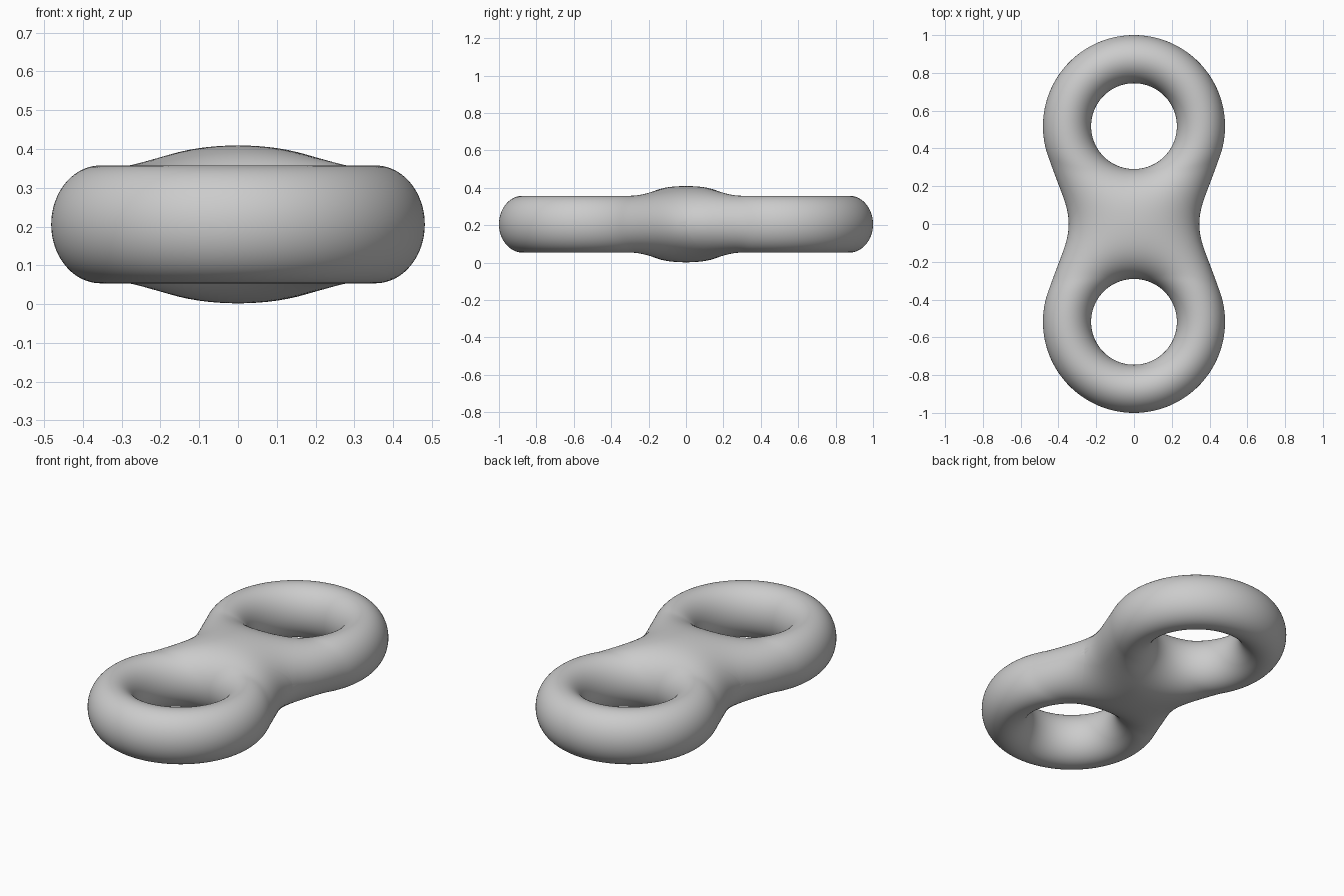
import bpy, bmesh, math

if "Cube" in bpy.data.objects:
    bpy.data.objects.remove(bpy.data.objects["Cube"])

C, R = 0.518, 0.3545        # ring centre (along y) and ring radius
A, B = 0.1275, 0.152        # tube half width and half height
LIFT = 0.2055               # mid-plane height above the ground
STEPS = 40                  # points across the tube


def ring(x, y, z, cy):
    """Distance-like value of one elliptical-tube ring."""
    return math.hypot(math.hypot(x, y - cy) - R, z * A / B) - A


def body(x, y, z):
    """Two rings softly blended at the waist."""
    f1, f2 = ring(x, y, z, C), ring(x, y, z, -C)
    k = 0.109 + 0.265 * x * x
    h = max(0.0, 1 - abs(f1 - f2) / (3 * k))
    return min(f1, f2) - k * h ** 1.5


def solve(f, inside, outside):
    """Bisection between an inside and an outside parameter."""
    for _ in range(40):
        mid = (inside + outside) / 2
        if f(mid) < 0:
            inside = mid
        else:
            outside = mid
    return inside


# Directions around the ring: waist rays end on y = 0, the rest on the outline
waist = solve(lambda x: body(x, 0, 0), 0.0, 0.6)
angles = []
for i in range(40):
    angles.append((math.atan2(-C, -waist * math.cos(math.pi * i / 40)), True))
corner = math.atan2(-C, waist)
span = 2 * math.pi - 2 * (math.pi / 2 + corner)
for i in range(112):
    angles.append((corner + span * i / 112, False))

# Upper quarter of the body: radial rows from hole edge to outer edge
bm = bmesh.new()
rows = []
for ang, to_plane in angles:
    dx, dy = math.cos(ang), math.sin(ang)
    flat = lambda r: body(r * dx, C + r * dy, 0)
    r0 = solve(flat, R, 0.1)
    r1 = -C / dy if to_plane else solve(flat, R, 0.66)
    if not to_plane and dy < 0:
        r1 = min(r1, -C / dy)
    row = []
    for j in range(STEPS + 1):
        r = r0 + (r1 - r0) * (1 - math.cos(math.pi * j / STEPS)) / 2
        x, y = r * dx, C + r * dy
        z = solve(lambda t: body(x, y, t), 0.0, 0.3)
        if j == 0 or (j == STEPS and not to_plane):
            z = 0.0
        if j == STEPS and to_plane:
            y = 0.0
            if abs(abs(x) - waist) < 1e-5:
                z = 0.0
        row.append(bm.verts.new((x, y, z)))
    rows.append(row)
for i, a in enumerate(rows):
    b = rows[(i + 1) % len(rows)]
    for j in range(STEPS):
        bm.faces.new((a[j], a[j + 1], b[j + 1], b[j])).smooth = True

mesh = bpy.data.meshes.new("double_ring")
bm.to_mesh(mesh)
bm.free()
obj = bpy.data.objects.new("double_ring", mesh)
bpy.context.collection.objects.link(obj)
obj.location.z = LIFT

# Mirror to the other ring and to the underside
mod = obj.modifiers.new("mirror", 'MIRROR')
mod.use_axis = (False, True, True)
mod.merge_threshold = 0.0003
